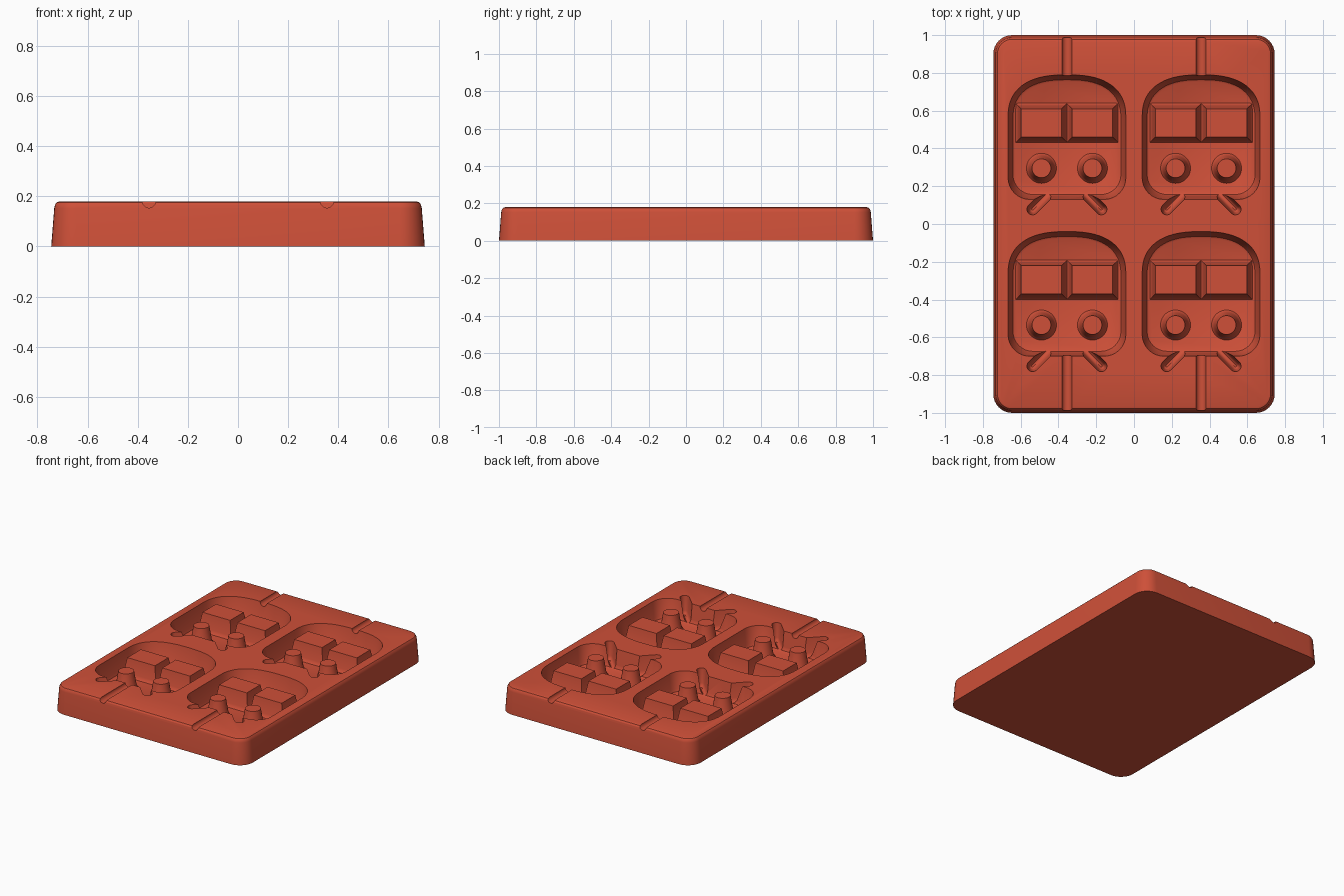
import bpy, bmesh
from math import sin, cos, pi, radians
from mathutils import Matrix

cube = bpy.data.objects.get("Cube")
if cube:
    bpy.data.objects.remove(cube, do_unlink=True)

red = bpy.data.materials.new("terracotta red")
red.use_nodes = True
red.diffuse_color = (0.62, 0.08, 0.04, 1)
red.node_tree.nodes["Principled BSDF"].inputs["Base Color"].default_value = red.diffuse_color

TOP, FLOOR = 0.18, 0.05


def loft(name, outline, profile):
    """Stack outline(inset) rings at the profile's (inset, z) steps and cap both ends."""
    bm = bmesh.new()
    rings = [[bm.verts.new((x, y, z)) for x, y in outline(inset)] for inset, z in profile]
    n = len(rings[0])
    for low, high in zip(rings, rings[1:]):
        for i in range(n):
            j = (i + 1) % n
            bm.faces.new((low[i], low[j], high[j], high[i]))
    bm.faces.new(rings[0][::-1])
    bm.faces.new(rings[-1])
    bmesh.ops.recalc_face_normals(bm, faces=bm.faces)
    mesh = bpy.data.meshes.new(name)
    bm.to_mesh(mesh)
    bm.free()
    mesh.materials.append(red)
    ob = bpy.data.objects.new(name, mesh)
    bpy.context.collection.objects.link(ob)
    return ob


def arc(cx, cy, r, start, end, steps):
    angles = [radians(start + (end - start) * i / steps) for i in range(steps + 1)]
    return [(cx + r * cos(a), cy + r * sin(a)) for a in angles]


def rounded_rect(cx, cy, hx, hy, r):
    def outline(inset):
        x, y, rad = hx - inset, hy - inset, max(r - inset, 0.002)
        pts = []
        for k, (sx, sy) in enumerate(((1, 1), (-1, 1), (-1, -1), (1, -1))):
            pts += arc(cx + sx * (x - rad), cy + sy * (y - rad), rad, 90 * k, 90 * k + 90, 8)
        return pts
    return outline


def rectangle(cx, cy, hx, hy):
    return lambda d: [(cx + sx * (hx - d), cy + sy * (hy - d))
                      for sx, sy in ((1, 1), (-1, 1), (-1, -1), (1, -1))]


def circle(cx, cy, r):
    return lambda d: arc(cx, cy, r - d, 0, 350, 35)


def carriage(cx, cy):
    """Arched roof over straight sides and rounded lower corners."""
    hw, hh, corner = 0.312, 0.33, 0.115

    def outline(inset):
        pts = []
        for i in range(33):
            a = pi * i / 32
            c, s = cos(a), sin(a)
            power = 2 / 2.5
            pts.append(((1 if c > 0 else -1) * hw * abs(c) ** power, 0.1 + 0.23 * abs(s) ** power))
        pts += arc(corner - hw, corner - hh, corner, 180, 270, 8)
        pts += arc(hw - corner, corner - hh, corner, 270, 360, 8)
        return [(cx + x * (1 - inset / hw), cy + y * (1 - inset / hh)) for x, y in pts]
    return outline


def leg_slot(cx, cy, side):
    """Capsule running diagonally out of the carriage bottom."""
    tip_x, tip_y, run, r = 0.182, -0.382, 0.11, 0.03

    def outline(inset):
        pts = arc(tip_x, tip_y, r - inset, 225, 405, 10)
        pts = arc(tip_x, tip_y, r - inset, 225, 405, 10)
        pts += arc(tip_x - run, tip_y + run, r - inset, 45, 225, 10)
        return [(cx + side * x, cy + y) for x, y in pts]
    return outline


def capsule_slot(cx, cy, side):
    """Same capsule with its round ends facing along the diagonal."""
    tip_x, tip_y, run, r = 0.182, -0.382, 0.11, 0.03

    def outline(inset):
        pts = arc(tip_x, tip_y, r - inset, -135, 45, 10)
        pts += arc(tip_x - run, tip_y + run, r - inset, 45, 225, 10)
        return [(cx + side * x, cy + y) for x, y in pts]
    return outline


# Tray body with drafted sides and a softened top edge
tray = loft("tray", rounded_rect(0, 0, 0.745, 1.0, 0.1),
            [(0, 0), (0.012, 0.152), (0.015, 0.166), (0.022, 0.176), (0.034, TOP)])

cutters = []
cavity_wall = [(0.036, FLOOR), (0.026, 0.056), (0.019, 0.072), (0, TOP), (-0.003, 0.2)]
leg_wall = [(0.025, 0.055), (0.016, 0.062), (0.01, 0.08), (0, TOP), (-0.002, 0.2)]
post_wall = [(-0.034, 0.045), (-0.024, 0.056), (-0.016, 0.075), (0, 0.172)]

# Four carriage cavities with window blocks and headlight pegs
for cx in (-0.355, 0.355):
    for cy in (-0.37, 0.46):
        cutters.append(loft("cavity_cutter", carriage(cx, cy), cavity_wall))
        for side in (-1, 1):
            x = cx + side * 0.135
            cutters.append(loft("leg_cutter", capsule_slot(cx, cy, side), leg_wall))
            loft("window_block", rectangle(x, cy + 0.075, 0.107, 0.075), post_wall)
            loft("headlight_peg", circle(x, cy - 0.165, 0.05), post_wall)

    # Stick grooves from the front and back edges into the cavities
    for y0, y1 in ((-1.05, -0.685), (0.77, 1.05)):
        groove = loft("groove_cutter", circle(0, 0, 0.026), [(0, y0), (0, y1)])
        groove.data.transform(Matrix.Translation((cx, 0, TOP)) @ Matrix.Rotation(-pi / 2, 4, 'X'))
        cutters.append(groove)

# Cut the tray and discard the cutters
bpy.context.view_layer.objects.active = tray
for cutter in cutters:
    mod = tray.modifiers.new("cut", 'BOOLEAN')
    mod.operation, mod.solver, mod.object = 'DIFFERENCE', 'EXACT', cutter
    bpy.ops.object.modifier_apply(modifier=mod.name)
    bpy.data.objects.remove(cutter, do_unlink=True)

# Smooth shading with crisp rims
for ob in bpy.context.view_layer.objects:
    ob.select_set(ob.type == 'MESH')
bpy.ops.object.shade_smooth_by_angle(angle=radians(35))
